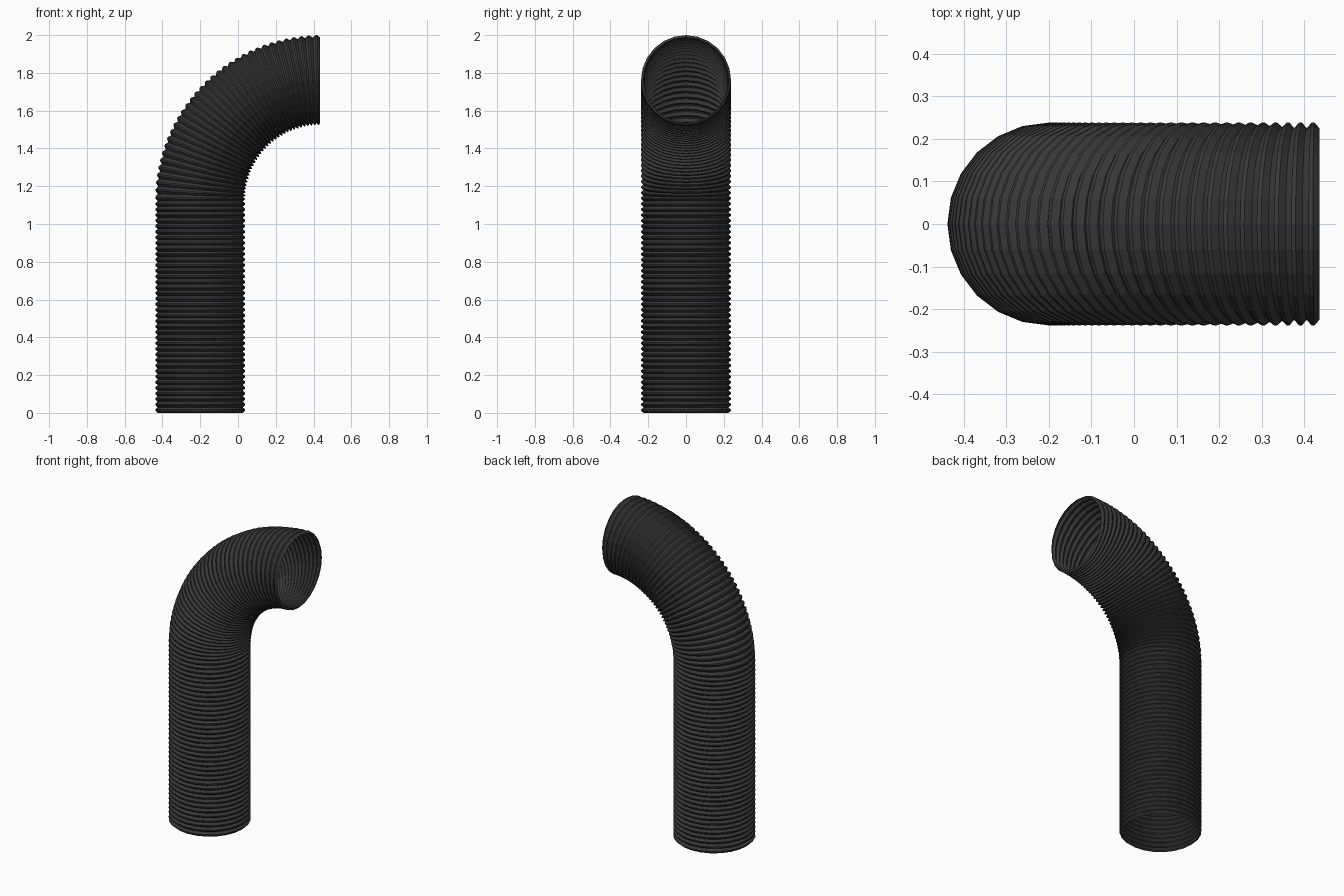
import bpy
import bmesh
from math import sin, cos, pi
from mathutils import Vector

cube = bpy.data.objects.get("Cube")
if cube:
    bpy.data.objects.remove(cube, do_unlink=True)

SIDES = 24
RIDGES = 72
VALLEY, PEAK = 0.225, 0.238
STRAIGHT = 1.127          # length of the upright run
BEND = 0.635              # centre-line radius of the elbow
START_X = -0.2
LENGTH = STRAIGHT + BEND * pi / 2

# One corrugation: fraction of the pitch and radius
RIDGE = [(0, VALLEY), (0.38, PEAK), (0.62, PEAK)]


def centre_line(d):
    """Point on the centre line and the direction across the tube."""
    if d <= STRAIGHT:
        return Vector((START_X, 0, d)), Vector((1, 0, 0))
    a = (d - STRAIGHT) / BEND
    point = Vector((START_X + BEND * (1 - cos(a)), 0, STRAIGHT + BEND * sin(a)))
    return point, Vector((cos(a), 0, -sin(a)))


def add_ring(bm, d, radius):
    point, across = centre_line(d)
    side = Vector((0, 1, 0))
    ring = []
    for i in range(SIDES):
        t = 2 * pi * i / SIDES
        ring.append(bm.verts.new(point + radius * (cos(t) * across + sin(t) * side)))
    return ring


# Corrugated hose, open at both ends
bm = bmesh.new()
pitch = LENGTH / RIDGES
rings = [add_ring(bm, (n + f) * pitch, r) for n in range(RIDGES) for f, r in RIDGE]
rings.append(add_ring(bm, LENGTH, VALLEY))
for low, high in zip(rings, rings[1:]):
    for i in range(SIDES):
        j = (i + 1) % SIDES
        bm.faces.new((low[i], low[j], high[j], high[i]))

mesh = bpy.data.meshes.new("corrugated_hose")
bm.to_mesh(mesh)
bm.free()
hose = bpy.data.objects.new("corrugated_hose", mesh)
bpy.context.collection.objects.link(hose)

# Black rubber
rubber = bpy.data.materials.new("black_rubber")
rubber.use_nodes = True
colour = (0.04, 0.04, 0.04, 1)
rubber.diffuse_color = colour
rubber.node_tree.nodes["Principled BSDF"].inputs["Base Color"].default_value = colour
mesh.materials.append(rubber)
